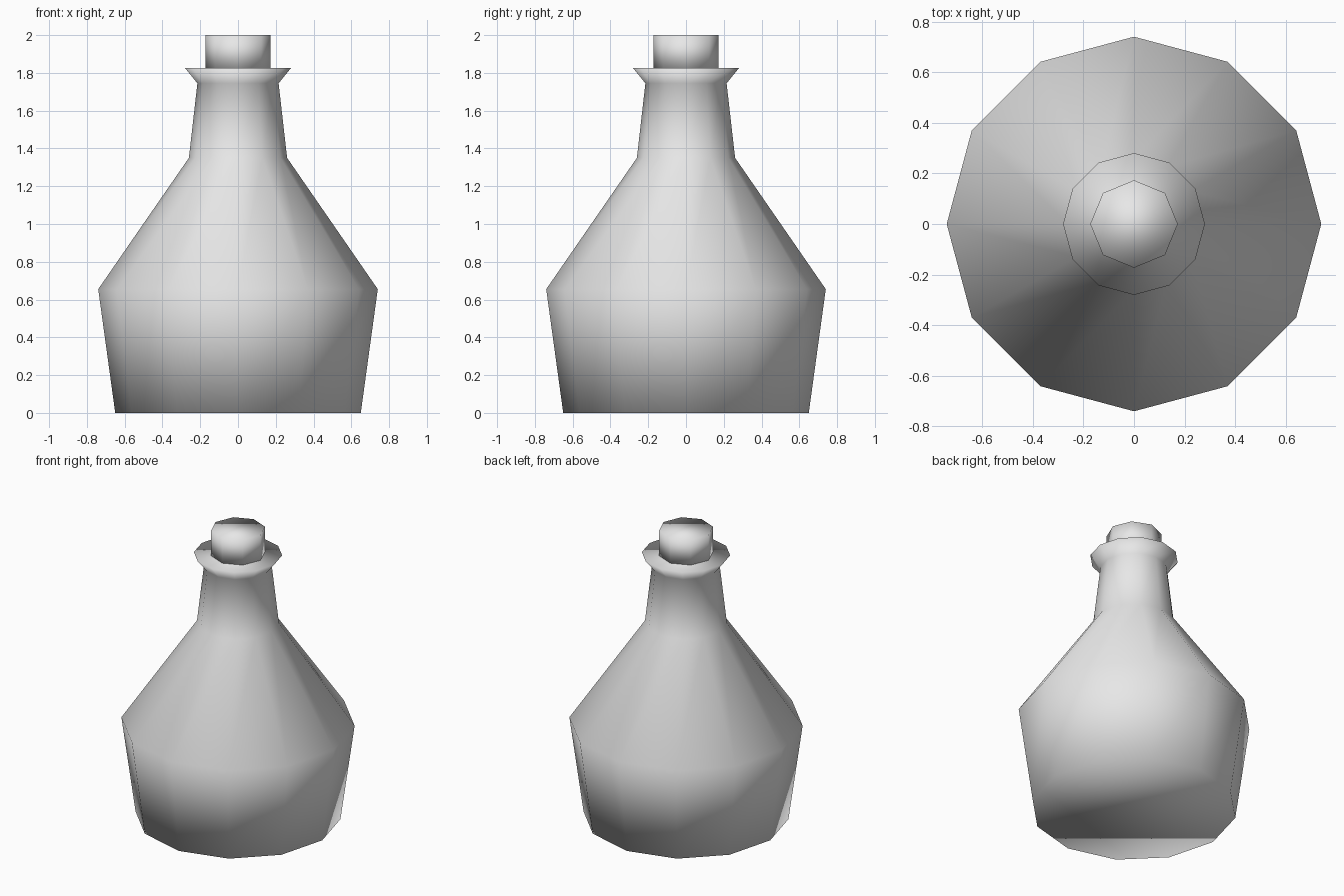
import bpy
import bmesh
from math import cos, sin, tau

cube = bpy.data.objects.get("Cube")
if cube:
    bpy.data.objects.remove(cube, do_unlink=True)


def make_material(name, colour):
    mat = bpy.data.materials.new(name)
    mat.use_nodes = True
    mat.diffuse_color = colour
    mat.node_tree.nodes["Principled BSDF"].inputs["Base Color"].default_value = colour
    return mat


def lathe(name, profile, sides, mat):
    """Revolve (radius, height) pairs into a capped, fully smooth solid."""
    bm = bmesh.new()
    rings = [[bm.verts.new((r * cos(tau * i / sides), r * sin(tau * i / sides), z))
              for i in range(sides)] for r, z in profile]
    for low, high in zip(rings, rings[1:]):
        for i in range(sides):
            j = (i + 1) % sides
            bm.faces.new((low[i], low[j], high[j], high[i]))
    bm.faces.new(rings[0][::-1])
    bm.faces.new(rings[-1])
    for face in bm.faces:
        face.smooth = True
    mesh = bpy.data.meshes.new(name)
    bm.to_mesh(mesh)
    bm.free()
    mesh.materials.append(mat)
    obj = bpy.data.objects.new(name, mesh)
    bpy.context.collection.objects.link(obj)
    return obj


grey = make_material("light grey", (0.8, 0.8, 0.8, 1))

# Bottle: base, shoulder, neck and flared lip
lathe("bottle", [(0.65, 0), (0.74, 0.655), (0.26, 1.35), (0.215, 1.745), (0.28, 1.825)], 12, grey)

# Stopper seated in the lip
lathe("stopper", [(0.173, 1.82), (0.173, 2)], 8, grey)
